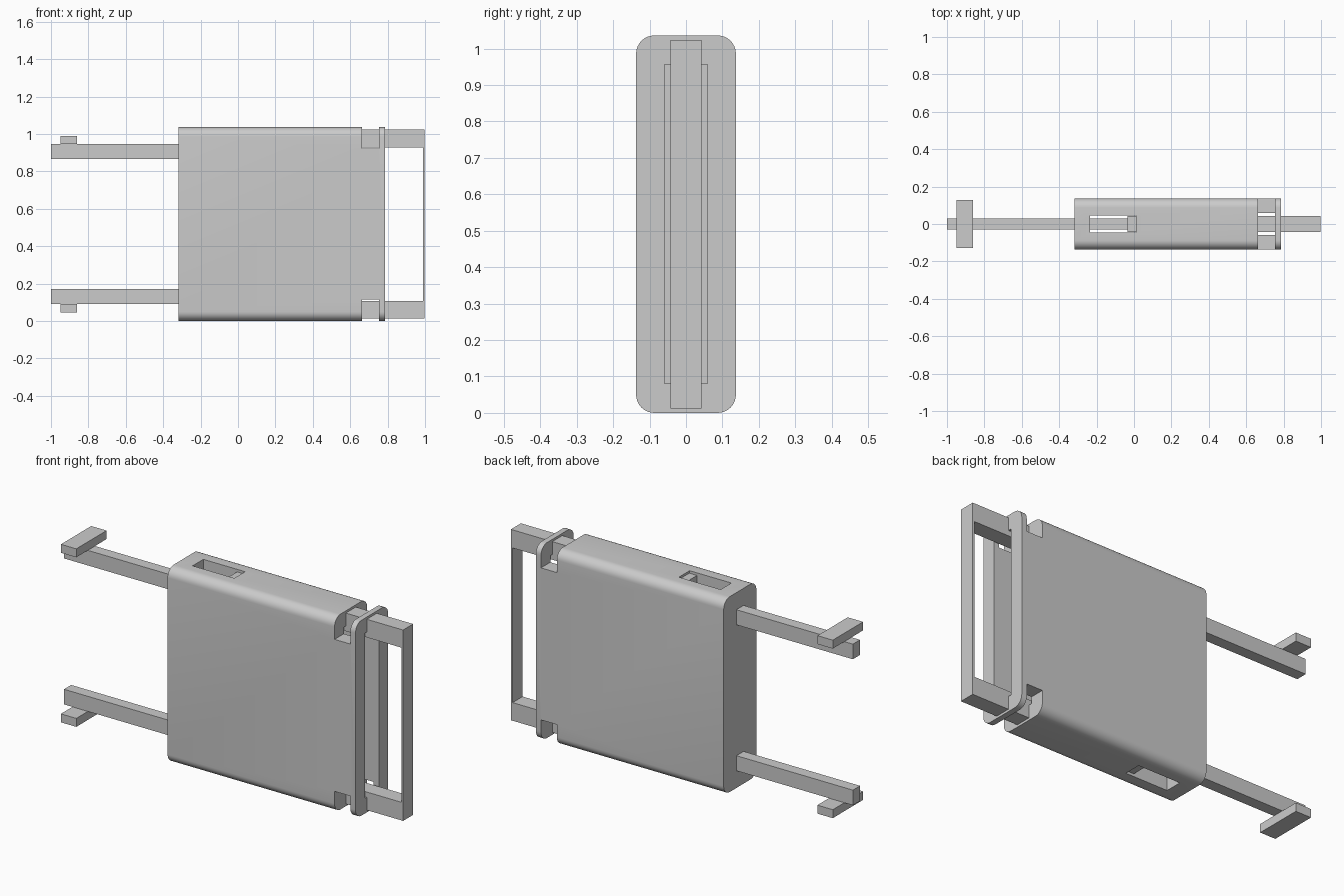
import bpy, math

if "Cube" in bpy.data.objects:
    bpy.data.objects.remove(bpy.data.objects["Cube"])

H = 1.036          # overall height of the housing
W = 0.137          # half depth of the housing
R = 0.05           # edge rounding


def make(name, verts, faces):
    mesh = bpy.data.meshes.new(name)
    mesh.from_pydata(verts, [], faces)
    ob = bpy.data.objects.new(name, mesh)
    bpy.context.collection.objects.link(ob)
    return ob


def box(name, x0, x1, y, z0, z1):
    """Box symmetric in y (half depth y)."""
    v = [(a, b, c) for a in (x0, x1) for b in (-y, y) for c in (z0, z1)]
    f = [(0, 1, 3, 2), (4, 6, 7, 5), (0, 4, 5, 1), (2, 3, 7, 6), (0, 2, 6, 4), (1, 5, 7, 3)]
    return make(name, v, f)


def pair(name, x0, x1, y, z0, z1):
    """Upper box and its mirror image about mid height."""
    return [box("upper_" + name, x0, x1, y, z0, z1),
            box("lower_" + name, x0, x1, y, H - z1, H - z0)]


# housing: rounded profile extruded along x
profile = []
for i, (cy, cz) in enumerate([(W - R, H - R), (R - W, H - R), (R - W, R), (W - R, R)]):
    for k in range(9):
        a = math.pi / 2 * (i + k / 8)
        profile.append((cy + R * math.cos(a), cz + R * math.sin(a)))
n = len(profile)
verts = [(x, y, z) for x in (-0.317, 0.785) for y, z in profile]
faces = [tuple(reversed(range(n))), tuple(range(n, 2 * n))]
faces += [(i, (i + 1) % n, n + (i + 1) % n, n + i) for i in range(n)]
housing = make("housing", verts, faces)

# hollow interior, strap notches and inspection windows
cutters = [box("cavity_cutter", -0.24, 0.9, 0.059, 0.08, H - 0.08)]
cutters += pair("notch_cutter", 0.662, 0.755, 0.3, 0.921, 1.2)
cutters += pair("window_cutter", -0.235, 0.01, 0.045, 0.9, 1.2)
bpy.context.view_layer.objects.active = housing
housing.select_set(True)
for c in cutters:
    c.hide_render = True
    mod = housing.modifiers.new("cut", 'BOOLEAN')
    mod.object = c
    mod.operation = 'DIFFERENCE'
    mod.solver = 'EXACT'
    bpy.ops.object.modifier_apply(modifier=mod.name)
for c in cutters:
    bpy.data.objects.remove(c, do_unlink=True)
bpy.ops.object.shade_smooth_by_angle(angle=math.radians(30))

# sliding handle: two arms running through the housing and a thin end plate
pair("handle_arm", -0.035, 0.998, 0.042, 0.928, 1.024)
box("handle_plate", 0.988, 0.998, 0.042, 0.108, 0.928)

# latch rods with cross bars at their tips
pair("rod", -1.0, -0.035, 0.03, 0.865, 0.945)
pair("cross_bar", -0.95, -0.86, 0.127, 0.945, 0.99)
